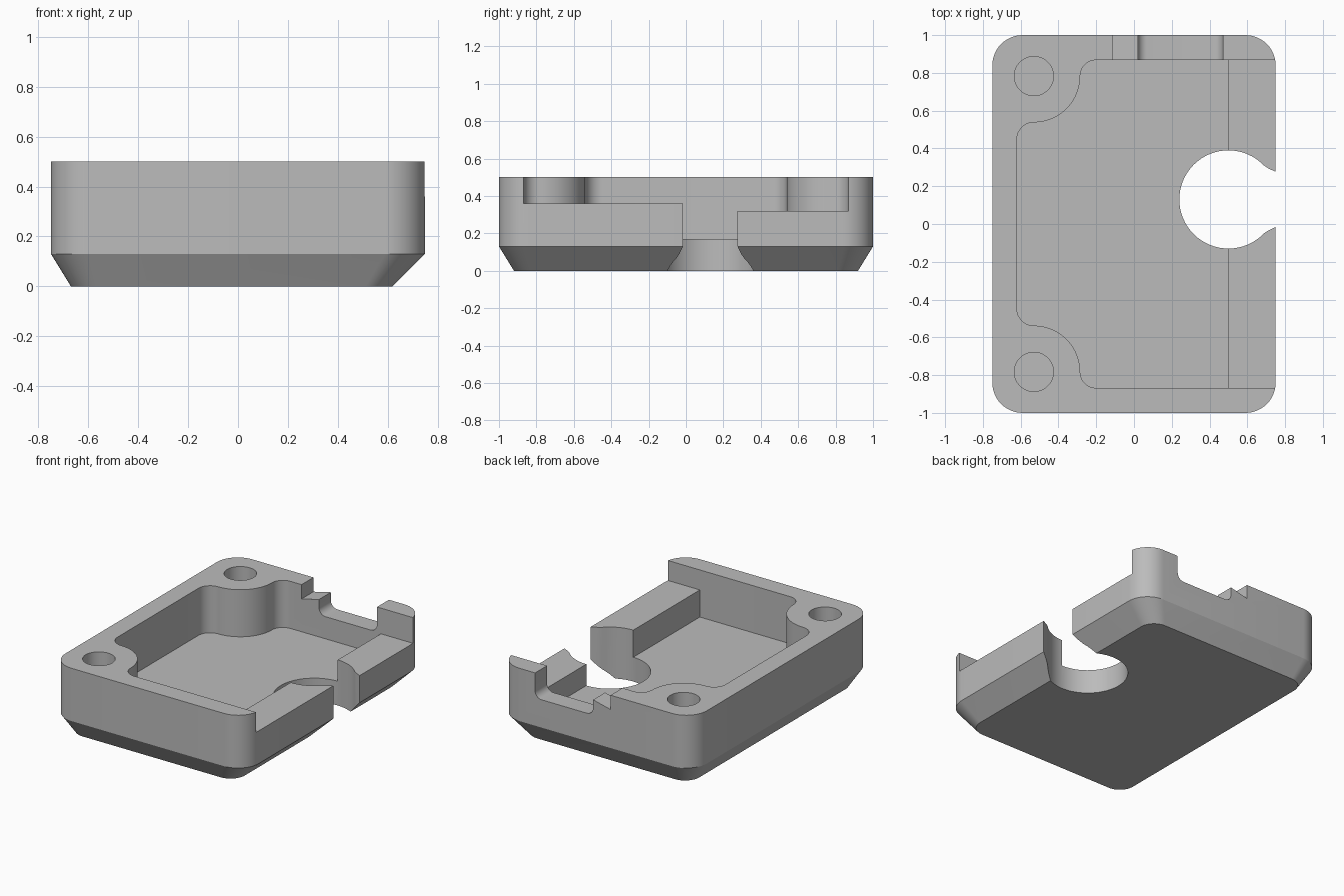
import bpy, bmesh
from math import sin, cos, radians

if "Cube" in bpy.data.objects:
    bpy.data.objects.remove(bpy.data.objects["Cube"])

grey = bpy.data.materials.new("plain grey")
grey.use_nodes = True
colour = (0.5, 0.5, 0.5, 1)
grey.diffuse_color = colour
grey.node_tree.nodes["Principled BSDF"].inputs["Base Color"].default_value = colour


def arc(cx, cy, r, start, end, n=12):
    angles = [radians(start + (end - start) * i / n) for i in range(n + 1)]
    return [(cx + r * cos(a), cy + r * sin(a)) for a in angles]


def rounded_rect(x0, x1, y0, y1, r):
    return (arc(x1 - r, y1 - r, r, 0, 90) + arc(x0 + r, y1 - r, r, 90, 180)
            + arc(x0 + r, y0 + r, r, 180, 270) + arc(x1 - r, y0 + r, r, 270, 360))


def loft(name, rings):
    """Solid through closed rings of 3D points."""
    bm = bmesh.new()
    loops = [[bm.verts.new(p) for p in ring] for ring in rings]
    n = len(loops[0])
    for low, high in zip(loops, loops[1:]):
        for i in range(n):
            j = (i + 1) % n
            bm.faces.new((low[i], low[j], high[j], high[i]))
    bm.faces.new(loops[0][::-1])
    bm.faces.new(loops[-1])
    bmesh.ops.recalc_face_normals(bm, faces=bm.faces)
    mesh = bpy.data.meshes.new(name)
    bm.to_mesh(mesh)
    bm.free()
    mesh.materials.append(grey)
    obj = bpy.data.objects.new(name, mesh)
    bpy.context.collection.objects.link(obj)
    return obj


def prism(name, outline, z0, z1):
    return loft(name, [[(x, y, z) for x, y in outline] for z in (z0, z1)])


def box(name, x0, x1, y0, y1, z0, z1):
    return prism(name, [(x0, y0), (x1, y0), (x1, y1), (x0, y1)], z0, z1)


def cut(target, cutter):
    cutter.hide_render = True
    mod = target.modifiers.new(cutter.name, 'BOOLEAN')
    mod.operation, mod.solver, mod.object = 'DIFFERENCE', 'EXACT', cutter
    bpy.context.view_layer.objects.active = target
    bpy.ops.object.modifier_apply(modifier=mod.name)
    bpy.data.objects.remove(cutter)


# Outer shell with a tapered base
TOP, OVER = 0.5, 0.7
base = rounded_rect(-0.67, 0.62, -0.92, 0.92, 0.11)
rim = rounded_rect(-0.75, 0.75, -1, 1, 0.16)
case = loft("case_half", [[(x, y, z) for x, y in ring]
                          for ring, z in ((base, 0), (rim, 0.13), (rim, TOP))])

# Tray pocket that bends around the two screw bosses
half = ([(0.5, 0.868)] + arc(-0.2, 0.783, 0.085, 90, 180)
        + arc(-0.53, 0.783, 0.245, 0, -90, 20)[1:]
        + arc(-0.53, 0.448, 0.09, 90, 180))
pocket = half + [(x, -y) for x, y in reversed(half)]
cut(case, prism("pocket", pocket, 0.17, OVER))

# Lowered side wall, at a different height either side of the cable hole
cut(case, box("front_ledge", 0.49, 0.9, -0.868, 0.13, 0.36, OVER))
cut(case, box("back_ledge", 0.49, 0.9, 0.12, 0.868, 0.32, OVER))

# Round cable hole with an opening through the side
hole = arc(0.5, 0.13, 0.26, 44, 316, 48)
hole += [(0.71, -0.035), (0.75, -0.016), (0.9, -0.016),
         (0.9, 0.276), (0.75, 0.276), (0.71, 0.295)]
cut(case, prism("cable_hole", hole, -0.2, OVER))

# Blind screw holes
for side in (-1, 1):
    cut(case, prism("screw_hole", arc(-0.53, side * 0.783, 0.104, 0, 350, 35), 0.13, OVER))

# Back wall notch with rounded corners and a slanted step beside it
notch = ([(-0.115, OVER), (-0.115, 0.4), (0.02, 0.432)]
         + arc(0.07, 0.375, 0.05, 180, 270, 8)
         + arc(0.42, 0.375, 0.05, 270, 360, 8) + [(0.47, OVER)])
cut(case, loft("back_notch", [[(x, y, z) for x, z in notch] for y in (0.8, 1.1)]))

# Smooth the rounded walls, keep the edges sharp
bpy.ops.object.select_all(action='DESELECT')
case.select_set(True)
bpy.context.view_layer.objects.active = case
bpy.ops.object.shade_smooth_by_angle(angle=radians(25))
